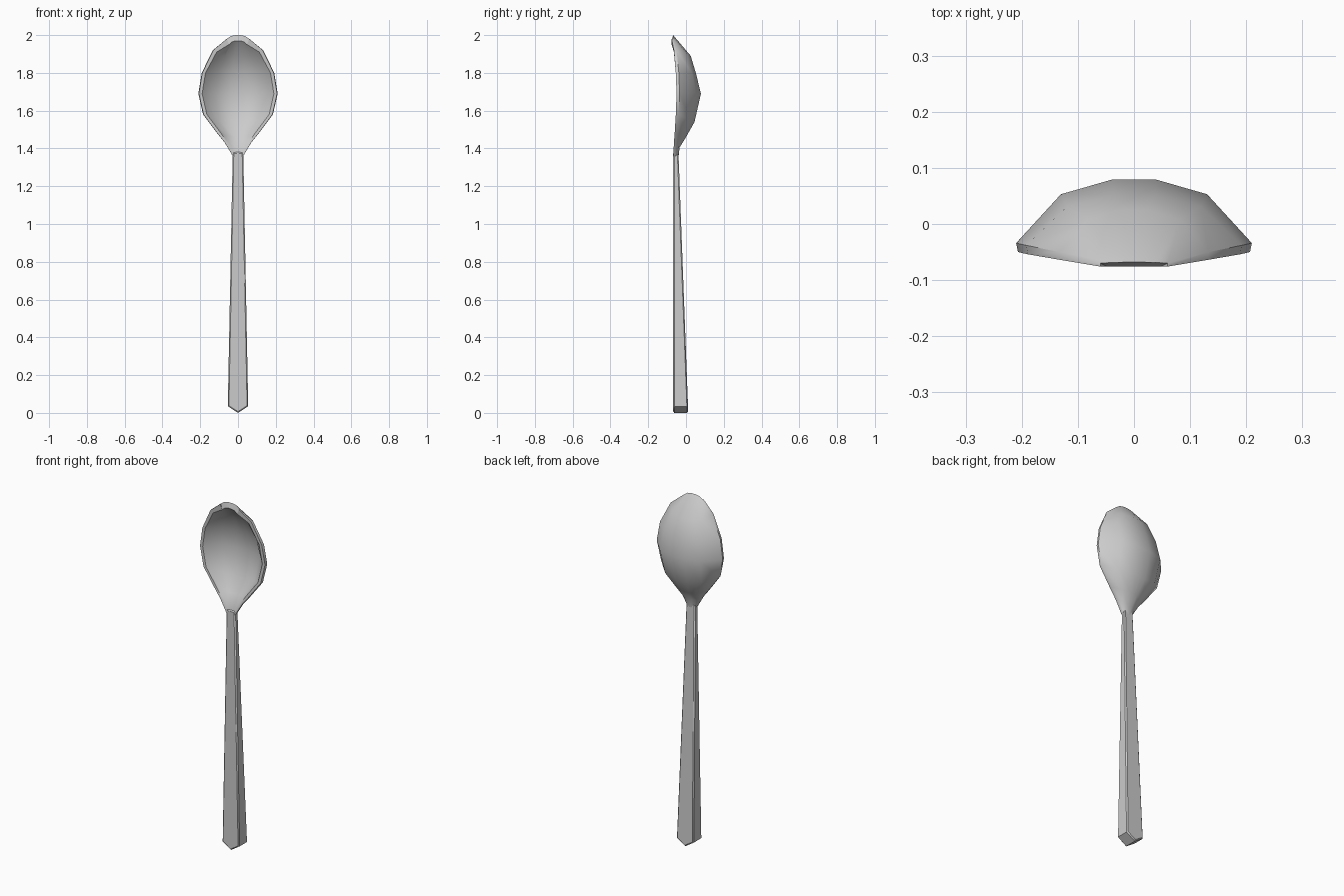
import bpy, bmesh, math

if "Cube" in bpy.data.objects:
    bpy.data.objects.remove(bpy.data.objects["Cube"])

def finish(name, bm, angle):
    bmesh.ops.recalc_face_normals(bm, faces=bm.faces)
    me = bpy.data.meshes.new(name)
    bm.to_mesh(me)
    bm.free()
    ob = bpy.data.objects.new(name, me)
    bpy.context.collection.objects.link(ob)
    bpy.ops.object.select_all(action='DESELECT')
    bpy.context.view_layer.objects.active = ob
    ob.select_set(True)
    bpy.ops.object.shade_smooth_by_angle(angle=math.radians(angle))
    return ob

# Bowl: rings of (rim z, keel z, half width, rim y, keel y, rim thickness, inner drop)
rings = [
    (1.36, 1.35, 0.028, -0.067, -0.040, 0.012, 0),
    (1.43, 1.405, 0.070, -0.064, -0.034, 0.012, 0),
    (1.48, 1.46, 0.110, -0.060, 0.000, 0.015, 0),
    (1.58, 1.54, 0.185, -0.054, 0.045, 0.016, 0),
    (1.69, 1.69, 0.210, -0.050, 0.079, 0.016, 0),
    (1.80, 1.80, 0.192, -0.054, 0.052, 0.016, 0),
    (1.92, 1.89, 0.133, -0.064, 0.025, 0.014, 0.01),
    (1.98, 2.00, 0.060, -0.076, -0.068, 0.006, 0.03),
]
# Cross-section columns: (fraction of width, fraction of depth)
cols = [(-1, 0), (-.62, .77), (-.19, 1), (0, 1), (.19, 1), (.62, .77), (1, 0)]

bm = bmesh.new()
loops = []
for zr, zb, w, yr, yb, t, drop in rings:
    y0 = yr + t
    outer = [(a * w, y0 + (yb - y0) * d, zr + (zb - zr) * d) for a, d in cols]
    outer = [(-w * .985, yr, zr)] + outer + [(w * .985, yr, zr)]
    yi = max(yr, yb - 0.025)
    wi = w - min(0.02, w * .2)
    inner = [(a * wi, yr + (yi - yr) * d, zr + (zb - zr) * d - drop) for a, d in cols]
    loops.append([bm.verts.new(p) for p in outer + inner[::-1]])
for a, b in zip(loops, loops[1:]):
    for i in range(16):
        j = (i + 1) % 16
        bm.faces.new((a[i], a[j], b[j], b[i]))
# Close both ends across the wall thickness
for l in (loops[0], loops[-1]):
    bm.faces.new((l[0], l[1], l[15]))
    bm.faces.new((l[7], l[8], l[9]))
    for k in range(6):
        bm.faces.new((l[k + 1], l[k + 2], l[14 - k], l[15 - k]))
finish("bowl", bm, 45)

# Handle: tapered bar with a pointed end, thicker towards the bottom
outline = [(-.028, 1.38), (-.054, .035), (0, 0), (.054, .035), (.028, 1.38)]
bm = bmesh.new()
front = [bm.verts.new((x, -.068, z)) for x, z in outline]
back = [bm.verts.new((x, .012 - .052 * min(z / 1.32, 1), z)) for x, z in outline]
bm.faces.new(front)
bm.faces.new(back)
for i in range(5):
    j = (i + 1) % 5
    bm.faces.new((front[i], front[j], back[j], back[i]))
handle = finish("handle", bm, 50)
bev = handle.modifiers.new("soft_edges", 'BEVEL')
bev.width = 0.006
bev.segments = 1
bev.limit_method = 'ANGLE'
bev.angle_limit = math.radians(75)
